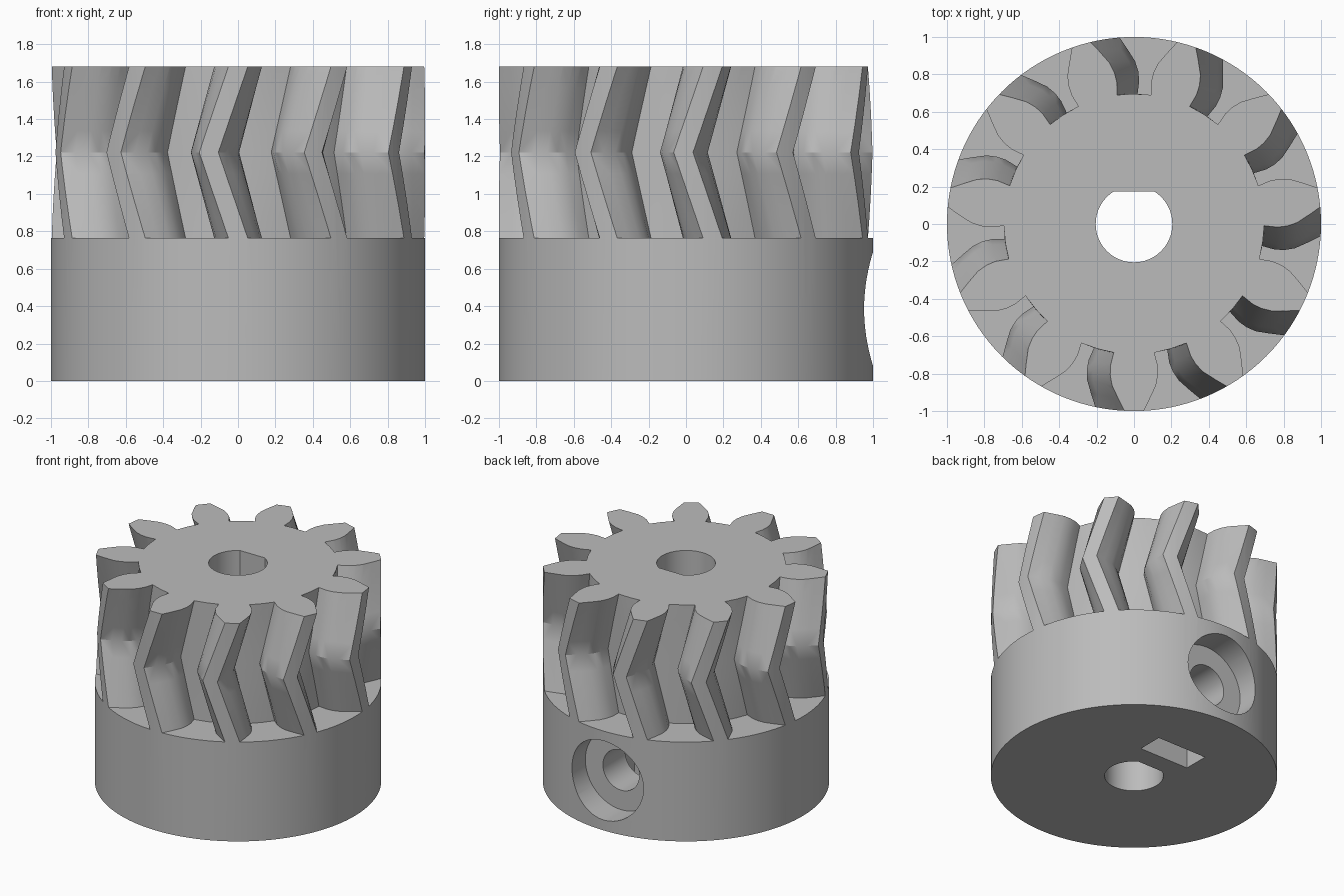
import bpy, bmesh
from math import sin, cos, pi, radians, hypot, atan2
from mathutils import Matrix, Vector

if "Cube" in bpy.data.objects:
    bpy.data.objects.remove(bpy.data.objects["Cube"], do_unlink=True)

TEETH = 11
HEIGHT, COLLAR, MIDDLE = 1.68, 0.765, 1.222
TWIST = 0.157
SCREW_Z = 0.385

grey = bpy.data.materials.new("plain grey")
grey.use_nodes = True
colour = (0.5, 0.5, 0.5, 1)
grey.diffuse_color = colour
grey.node_tree.nodes["Principled BSDF"].inputs["Base Color"].default_value = colour


def finish(name, bm):
    bmesh.ops.recalc_face_normals(bm, faces=bm.faces)
    mesh = bpy.data.meshes.new(name)
    bm.to_mesh(mesh)
    bm.free()
    mesh.materials.append(grey)
    obj = bpy.data.objects.new(name, mesh)
    bpy.context.collection.objects.link(obj)
    return obj


def loft(bm, rings):
    """Skin a stack of matching closed rings and cap both ends."""
    rows = [[bm.verts.new(p) for p in ring] for ring in rings]
    n = len(rows[0])
    for low, high in zip(rows, rows[1:]):
        for i in range(n):
            j = (i + 1) % n
            bm.faces.new((low[i], low[j], high[j], high[i]))
    bm.faces.new(rows[0][::-1])
    bm.faces.new(rows[-1])


def prism(name, outline, z0, z1):
    bm = bmesh.new()
    loft(bm, [[(x, y, z) for x, y in outline] for z in (z0, z1)])
    return finish(name, bm)


def circle(r, n):
    return [(r * cos(2 * pi * i / n), r * sin(2 * pi * i / n)) for i in range(n)]


def cut(target, cutter):
    cutter.hide_render = True
    mod = target.modifiers.new("cut", "BOOLEAN")
    mod.operation = "DIFFERENCE"
    mod.solver = "EXACT"
    mod.object = cutter
    bpy.context.view_layer.objects.active = target
    bpy.ops.object.modifier_apply(modifier=mod.name)
    bpy.data.objects.remove(cutter, do_unlink=True)


# Solid blank for collar and teeth
gear = prism("herringbone_gear", circle(1.0, 128), 0, HEIGHT)

# Tooth gaps: flared slot profile swept along a V-shaped twist
flank = [(0.09, 0.69), (0.092, 0.76), (0.105, 0.81), (0.13, 0.86),
         (0.178, 0.915), (0.232, 0.973), (0.26, 1.04)]
profile = flank + [(0, 1.12)] + [(-x, y) for x, y in reversed(flank)] + [(0, 0.695)]
steps = 4
levels = [COLLAR + (MIDDLE - COLLAR) * i / steps for i in range(2 * steps)]
levels.append(HEIGHT + 0.02)
gaps = bmesh.new()
for k in range(TEETH):
    rings = []
    for z in levels:
        bend = -TWIST * (1 - abs(z - MIDDLE) / (MIDDLE - COLLAR))
        turn = Matrix.Rotation(2 * pi * k / TEETH + bend, 3, "Z")
        rings.append([turn @ Vector((x, y, z)) for x, y in profile])
    loft(gaps, rings)
cut(gear, finish("tooth_gaps", gaps))

# D-shaped shaft bore
flat = 0.175
bore = [(0.205 * cos(a), 0.205 * sin(a))
        for a in (radians(121.4 + i * (360 - 62.8) / 40) for i in range(41))]
cut(gear, prism("shaft_bore", bore, -0.1, HEIGHT + 0.1))


# Set screw hole with counterbore, at the back
def screw_cut(name, r, y0, y1):
    obj = prism(name, circle(r, 48), y0, y1)
    obj.data.transform(Matrix.Translation((0, 0, SCREW_Z)) @ Matrix.Rotation(-pi / 2, 4, "X"))
    cut(gear, obj)


screw_cut("screw_head_recess", 0.305, 0.79, 1.2)
screw_cut("screw_hole", 0.155, 0.1, 0.9)

# Nut slot open at the base
slot = [(-0.21, 0.325), (0.21, 0.325), (0.21, 0.52), (-0.21, 0.52)]
cut(gear, prism("nut_slot", slot, -0.1, 0.6))

# Smooth round walls, crisp edges
bpy.ops.object.select_all(action="DESELECT")
gear.select_set(True)
bpy.context.view_layer.objects.active = gear
bpy.ops.object.shade_smooth_by_angle(angle=radians(30))
